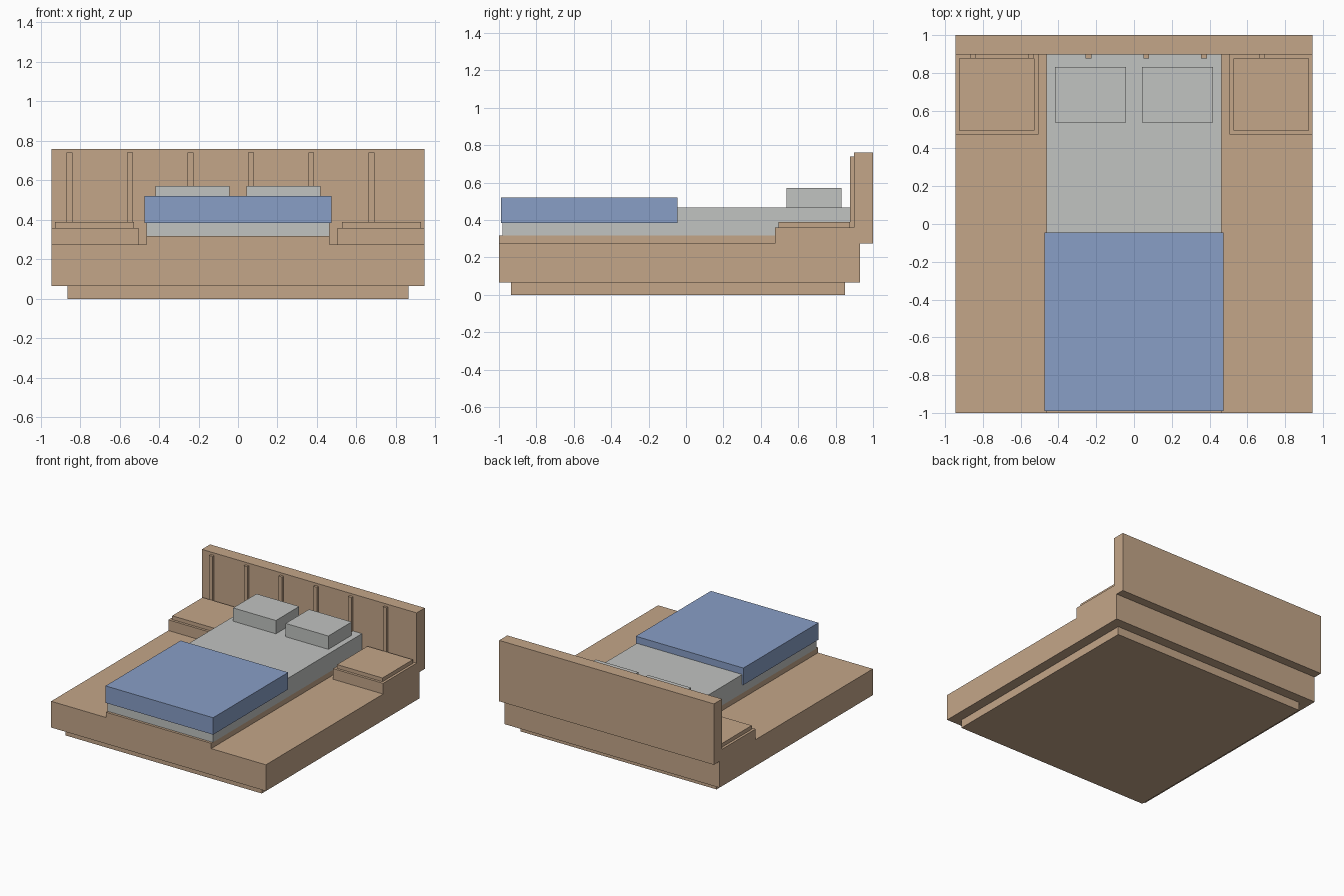
import bpy

if "Cube" in bpy.data.objects:
    bpy.data.objects.remove(bpy.data.objects["Cube"])


def material(name, rgb):
    m = bpy.data.materials.new(name)
    m.diffuse_color = (*rgb, 1)
    m.use_nodes = True
    m.node_tree.nodes["Principled BSDF"].inputs["Base Color"].default_value = m.diffuse_color
    return m


wood = material("light wood", (0.552, 0.381, 0.25))
linen = material("grey linen", (0.533, 0.546, 0.533))
blue = material("blue blanket", (0.246, 0.342, 0.565))


def make(name, verts, faces, mat):
    me = bpy.data.meshes.new(name)
    me.from_pydata(verts, [], faces)
    me.materials.append(mat)
    ob = bpy.data.objects.new(name, me)
    bpy.context.collection.objects.link(ob)
    return ob


def extrude_y(name, profile, y0, y1, mat):
    """Extrude an (x, z) outline, counter-clockwise seen from the front, along y."""
    n = len(profile)
    verts = [(x, y, z) for y in (y0, y1) for x, z in profile]
    faces = [tuple(range(n)), tuple(reversed(range(n, 2 * n)))]
    faces += [(i, i + n, (i + 1) % n + n, (i + 1) % n) for i in range(n)]
    return make(name, verts, faces, mat)


def box(name, x, y, z, mat):
    outline = [(x[0], z[0]), (x[1], z[0]), (x[1], z[1]), (x[0], z[1])]
    return extrude_y(name, outline, y[0], y[1], mat)


# Recessed plinth and platform with a raised strip under the mattress
box("plinth", (-0.864, 0.864), (-0.935, 0.85), (0, 0.066), wood)
W, R = 0.946, 0.464
extrude_y("platform", [(-W, 0.066), (W, 0.066), (W, 0.275), (R, 0.275),
                       (R, 0.317), (-R, 0.317), (-R, 0.275), (-W, 0.275)],
          -1, 0.93, wood)

# Headboard with vertical battens
box("headboard", (-W, W), (0.897, 1), (0.275, 0.76), wood)
for i in range(6):
    cx = -0.853 + 0.306 * i
    box(f"headboard_batten_{i + 1}", (cx - 0.015, cx + 0.015),
        (0.877, 0.9), (0.275, 0.74), wood)

# Bedding
box("mattress", (-R, R), (-0.98, 0.897), (0.317, 0.466), linen)
box("blanket", (-0.474, 0.474), (-0.99, -0.045), (0.385, 0.52), blue)

# Mirrored pillows and bedside shelves
for side, s in (("left", -1), ("right", 1)):
    def span(a, b):
        return tuple(sorted((s * a, s * b)))
    box(f"pillow_{side}", span(0.043, 0.419), (0.538, 0.832), (0.45, 0.572), linen)
    box(f"nightstand_{side}", span(0.505, W), (0.475, 0.897), (0.275, 0.36), wood)
    box(f"nightstand_top_{side}", span(0.526, 0.926), (0.495, 0.877), (0.36, 0.39), wood)
